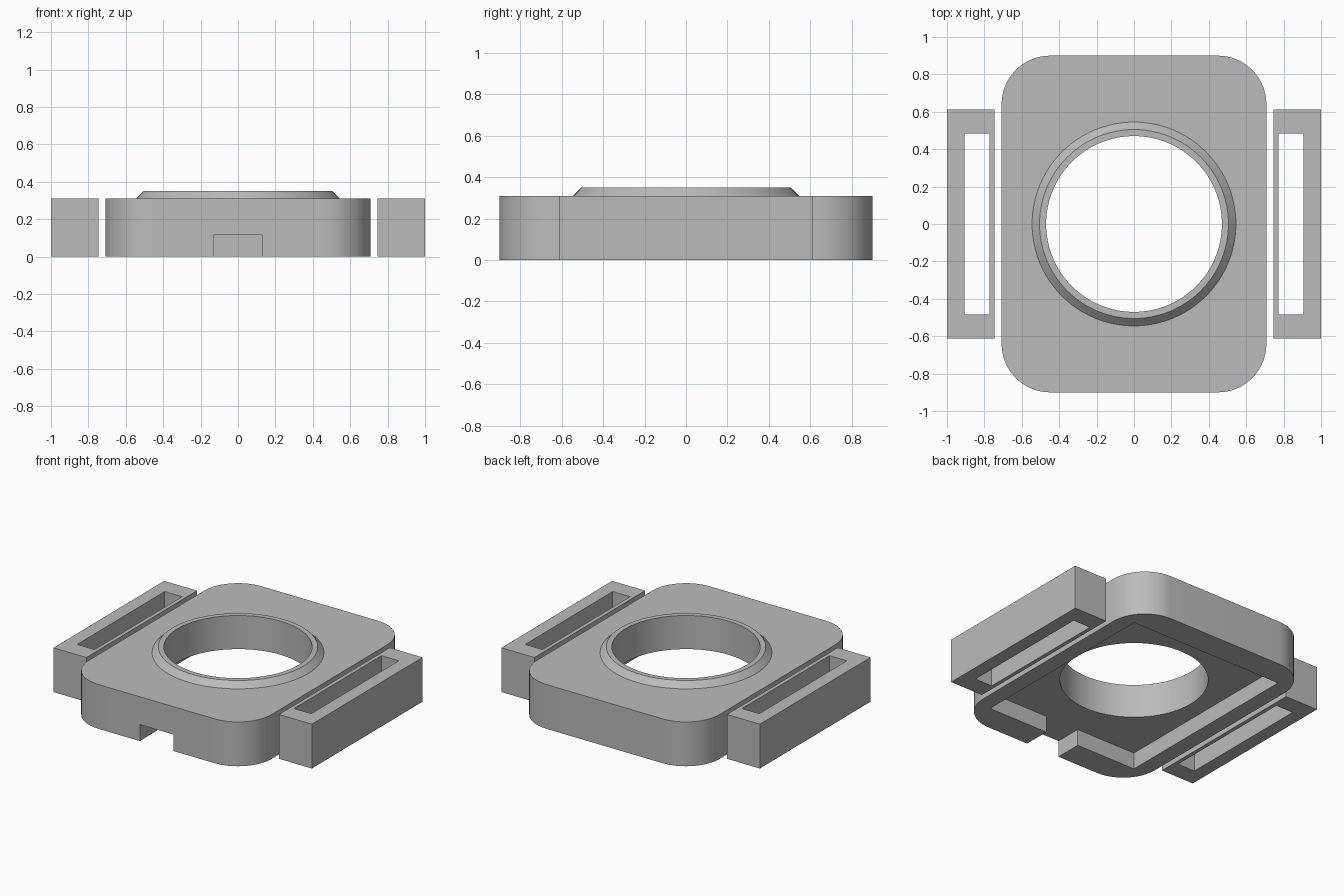
import bpy, bmesh, math

cube = bpy.data.objects.get("Cube")
if cube:
    bpy.data.objects.remove(cube, do_unlink=True)

SEG = 96            # segments round the opening
HEIGHT = 0.31       # height of the plate and the strap loops
HOLE = 0.47         # radius of the opening

grey = bpy.data.materials.new("plain grey")
grey.use_nodes = True
grey.diffuse_color = (0.5, 0.5, 0.5, 1)
grey.node_tree.nodes["Principled BSDF"].inputs["Base Color"].default_value = (0.5, 0.5, 0.5, 1)


def finish(bm, name):
    bmesh.ops.recalc_face_normals(bm, faces=bm.faces)
    mesh = bpy.data.meshes.new(name)
    bm.to_mesh(mesh)
    bm.free()
    mesh.materials.append(grey)
    obj = bpy.data.objects.new(name, mesh)
    bpy.context.collection.objects.link(obj)
    return obj


def prism(name, outline, z0, z1):
    """Extrude a flat outline from z0 to z1."""
    bm = bmesh.new()
    base = bm.faces.new([bm.verts.new((x, y, z0)) for x, y in outline])
    top = bmesh.ops.extrude_face_region(bm, geom=[base])["geom"]
    bmesh.ops.translate(bm, vec=(0, 0, z1 - z0),
                        verts=[v for v in top if isinstance(v, bmesh.types.BMVert)])
    return finish(bm, name)


def rect(x0, x1, y0, y1):
    return [(x0, y0), (x1, y0), (x1, y1), (x0, y1)]


def circle(r):
    return [(r * math.cos(2 * math.pi * i / SEG), r * math.sin(2 * math.pi * i / SEG))
            for i in range(SEG)]


def rounded_rect(hx, hy, r, steps=16):
    pts = []
    for k, (sx, sy) in enumerate([(1, 1), (-1, 1), (-1, -1), (1, -1)]):
        for i in range(steps + 1):
            a = math.pi / 2 * (k + i / steps)
            pts.append((sx * (hx - r) + r * math.cos(a), sy * (hy - r) + r * math.sin(a)))
    return pts


def activate(obj):
    bpy.ops.object.select_all(action="DESELECT")
    obj.select_set(True)
    bpy.context.view_layer.objects.active = obj


def cut(obj, cutter):
    """Subtract the cutter and discard it."""
    cutter.hide_render = True
    mod = obj.modifiers.new("cut", "BOOLEAN")
    mod.operation = "DIFFERENCE"
    mod.solver = "EXACT"
    mod.object = cutter
    activate(obj)
    bpy.ops.object.modifier_apply(modifier=mod.name)
    bpy.data.objects.remove(cutter, do_unlink=True)


def smooth(obj):
    activate(obj)
    bpy.ops.object.shade_smooth_by_angle(angle=math.radians(30))


# Main plate: opening, pocket underneath and cable notch at the front
plate = prism("base_plate", rounded_rect(0.708, 0.9, 0.26), 0, HEIGHT)
cut(plate, prism("opening_cutter", circle(HOLE), -0.1, HEIGHT + 0.1))
pocket = rect(-0.595, 0.595, -0.71, 0.71)
pocket[1:1] = [(-0.13, -0.71), (-0.13, -1), (0.13, -1), (0.13, -0.71)]
cut(plate, prism("pocket_cutter", pocket, -0.1, 0.115))
smooth(plate)

# Raised bevelled collar round the opening
bm = bmesh.new()
rings = [[bm.verts.new((x, y, z)) for x, y in circle(r)]
         for r, z in [(0.545, HEIGHT), (0.505, 0.35), (HOLE, 0.35), (HOLE, HEIGHT)]]
for a, b in zip(rings, rings[1:]):
    for i in range(SEG):
        j = (i + 1) % SEG
        bm.faces.new((a[i], a[j], b[j], b[i]))
smooth(finish(bm, "collar"))

# Strap loops, one on each side
for name, s in (("left", 1), ("right", -1)):
    loop = prism(name + "_strap_loop", rect(s * 0.745, s, -0.612, 0.612), 0, HEIGHT)
    cut(loop, prism("slot_cutter", rect(s * 0.772, s * 0.906, -0.484, 0.484), -0.1, HEIGHT + 0.1))
